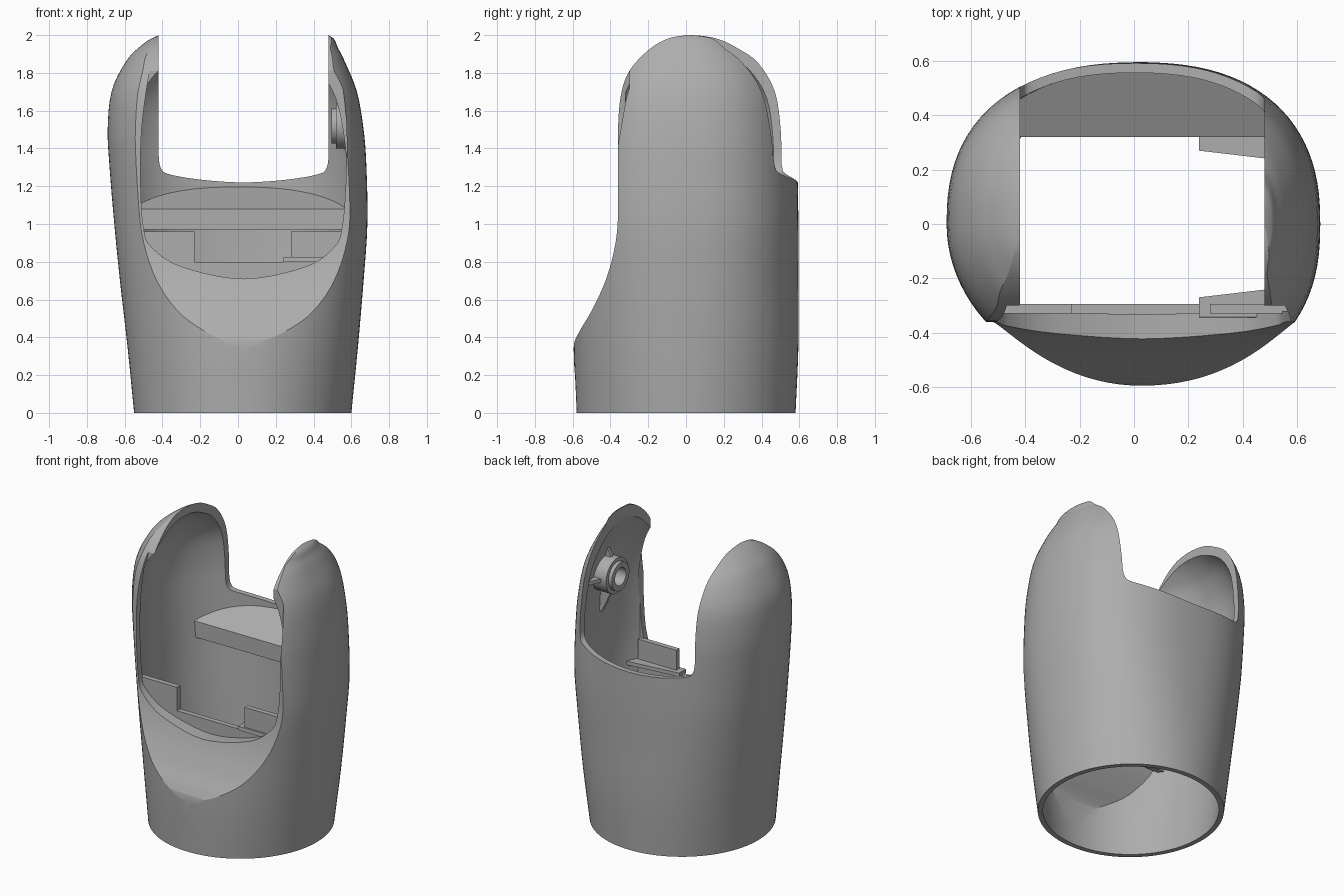
import bpy, bmesh
from math import cos, sin, pi, copysign
from mathutils import Matrix, Vector

cube = bpy.data.objects.get("Cube")
if cube:
    bpy.data.objects.remove(cube, do_unlink=True)

GREY = (0.42, 0.42, 0.42, 1)
mat = bpy.data.materials.new("plain grey")
mat.use_nodes = True
mat.diffuse_color = GREY
mat.node_tree.nodes["Principled BSDF"].inputs["Base Color"].default_value = GREY


def finish(bm, name):
    bmesh.ops.recalc_face_normals(bm, faces=bm.faces)
    me = bpy.data.meshes.new(name)
    bm.to_mesh(me)
    bm.free()
    me.materials.append(mat)
    ob = bpy.data.objects.new(name, me)
    bpy.context.collection.objects.link(ob)
    return ob


def activate(ob):
    bpy.ops.object.select_all(action='DESELECT')
    ob.select_set(True)
    bpy.context.view_layer.objects.active = ob


def boolean(ob, tool, op, keep=False):
    activate(ob)
    mod = ob.modifiers.new("cut", 'BOOLEAN')
    mod.operation, mod.object, mod.solver = op, tool, 'EXACT'
    bpy.ops.object.modifier_apply(modifier=mod.name)
    if not keep:
        bpy.data.objects.remove(tool, do_unlink=True)


def smooth(ob):
    activate(ob)
    bpy.ops.object.shade_smooth_by_angle(angle=0.5)


def spline(pts, steps):
    """Resample a list of points as a smooth curve through them."""
    p = [Vector(q) for q in pts]
    p = [2 * p[0] - p[1]] + p + [2 * p[-1] - p[-2]]
    out = []
    for a, b, c, d in zip(p, p[1:], p[2:], p[3:]):
        for i in range(steps):
            t = i / steps
            out.append(b + (c - a) * t / 2 + (2 * a - 5 * b + 4 * c - d) * t * t / 2
                       + (3 * b - a - 3 * c + d) * t ** 3 / 2)
    return out + [p[-2]]


def prism(name, pts, axis, lo, hi):
    """Extrude a profile: (y, z) along x, (x, z) along y, or (x, y) along z."""
    i = "xyz".index(axis)
    bm = bmesh.new()
    vs = []
    for p in pts:
        q = list(p)
        q.insert(i, lo)
        vs.append(bm.verts.new(q))
    face = bm.faces.new(vs)
    ext = bmesh.ops.extrude_face_region(bm, geom=[face])
    move = Vector((0, 0, 0))
    move[i] = hi - lo
    bmesh.ops.translate(bm, vec=move, verts=[v for v in ext["geom"] if isinstance(v, bmesh.types.BMVert)])
    return finish(bm, name)


# Height, left edge, right edge and half depth of the body
LEVELS = [(0, -.55, .60, .58), (.35, -.585, .635, .595), (.7, -.625, .665, .595),
          (1, -.655, .685, .595), (1.3, -.68, .68, .59), (1.5, -.69, .665, .58),
          (1.7, -.67, .63, .55), (1.85, -.60, .57, .48), (1.93, -.53, .53, .39),
          (2, -.42, .48, .3), (2.06, -.2, .25, .15)]


def loft(name, inset=0.0, n=96):
    bm = bmesh.new()
    rings = []
    for z, l, r, b in spline(LEVELS, 4):
        cx, a, b = (l + r) / 2, (r - l) / 2 - inset, b - inset
        power = 2 + .4 * min(z, 1)
        ring = []
        for k in range(n):
            c, s = cos(2 * pi * k / n), sin(2 * pi * k / n)
            e = 2 / (2 if c < 0 and s < 0 else power)
            ring.append(bm.verts.new((cx + a * copysign(abs(c) ** e, c),
                                      b * copysign(abs(s) ** e, s),
                                      z * .99 - .02 if inset else z)))
        rings.append(ring)
    for lo, hi in zip(rings, rings[1:]):
        for k in range(n):
            bm.faces.new((lo[k], lo[k - 1], hi[k - 1], hi[k]))
    bm.faces.new(rings[0])
    bm.faces.new(rings[-1])
    return finish(bm, name)


# Solid body trimmed to the side outline with the scooped front
body = loft("sleeve_body")
front = spline([(-.575, -.1), (-.585, .15), (-.595, .34), (-.57, .42), (-.5, .54), (-.43, .69),
                (-.385, .84), (-.362, 1), (-.36, 1.25), (-.36, 1.5), (-.345, 1.68),
                (-.3, 1.81), (-.2, 1.92), (-.1, 1.98), (0, 2)], 5)
boolean(body, prism("side_outline", front + [Vector((.9, 2)), Vector((.9, -.1))], 'x', -1, 1), 'INTERSECT')

# Hollow inside
cavity = loft("cavity", .035)
clip = spline([(-.56, -.1), (-.555, .1), (-.54, .3), (-.44, .45), (-.35, .62), (-.325, .8), (-.32, 1.1)], 4)
boolean(cavity, prism("cavity_clip", clip + [Vector(p) for p in ((-.32, 2.2), (.9, 2.2), (.9, -.1))],
                      'x', -1, 1), 'INTERSECT')
boolean(body, cavity, 'DIFFERENCE')

# Front opening with a bowed lower lip
opening = spline([(-.42, 2.05), (-.47, 1.8), (-.51, 1.5), (-.515, 1.2), (-.5, .98), (-.46, .88),
                  (-.3, .775), (.03, .71), (.36, .775), (.51, .88), (.55, .98), (.57, 1.2),
                  (.575, 1.5), (.55, 1.75), (.48, 2.05)], 5)
boolean(body, prism("front_opening", opening, 'y', -1, -.3), 'DIFFERENCE')

# Slot between the two lobes, with rounded lower corners
slot = spline([(-.42, 1.36), (-.41, 1.3), (-.37, 1.265), (-.2, 1.235), (.03, 1.22),
               (.26, 1.235), (.43, 1.265), (.47, 1.3), (.48, 1.36)], 4)
boolean(body, prism("lobe_slot", [Vector((-.42, 2.2))] + slot + [Vector((.48, 2.2))], 'y', -1, 1), 'DIFFERENCE')
smooth(body)


def inside(ob):
    """Trim a fitting to the inner half of the wall."""
    limit = loft("limit", .015)
    boolean(ob, limit, 'INTERSECT')
    smooth(ob)


# Sloping shelf inside the back wall
shelf = prism("back_shelf", [(.32, .97), (.32, 1.08), (.565, 1.2), (.6, 1.2), (.6, .97)], 'x', -.6, .64)
inside(shelf)

# Notched plate behind the front lip
plate = prism("front_plate", [(-.52, .6), (-.52, .96), (-.23, .96), (-.23, .8), (.28, .8),
                              (.28, .96), (.57, .96), (.57, .6)], 'y', -.33, -.295)
inside(plate)

# Mounting fins at front and back of the left side
for side, label in ((-1, "front"), (1, "back")):
    for z, level in ((.45, "lower"), (.8, "upper")):
        fin = prism(f"{label}_{level}_fin", [(.24, side * .27), (.62, side * .225), (.62, side * .45),
                                             (.24, side * .56)], 'z', z, z + .025)
        if side < 0:
            boolean(fin, prism("fin_trim", [(-.5, 0), (-.36, .6), (-.33, 1), (0, 1), (0, 0)], 'x', 0, 1), 'INTERSECT')
        inside(fin)


# Hollow pivot boss on the inside of the left lobe
def drum(name, radius, x0, x1):
    bm = bmesh.new()
    bmesh.ops.create_cone(bm, cap_ends=True, segments=40, radius1=radius, radius2=radius, depth=x1 - x0,
                          matrix=Matrix.Translation(((x0 + x1) / 2, 0, 1.52)) @ Matrix.Rotation(pi / 2, 4, 'Y'))
    return finish(bm, name)


boss = drum("pivot_boss", .12, .52, .66)
boolean(boss, drum("boss_collar", .095, .495, .6), 'UNION')
boolean(boss, drum("boss_bore", .06, .4, .62), 'DIFFERENCE')
inside(boss)

# Gussets around the boss
for i, name in enumerate(("upper", "rear", "lower", "front")):
    gusset = prism(name + "_gusset", [(.55, .1), (.68, .1), (.68, .27), (.63, .27)], 'y', -.012, .012)
    gusset.data.transform(Matrix.Translation((0, 0, 1.52)) @ Matrix.Rotation(-i * pi / 2, 4, 'X'))
    inside(gusset)
